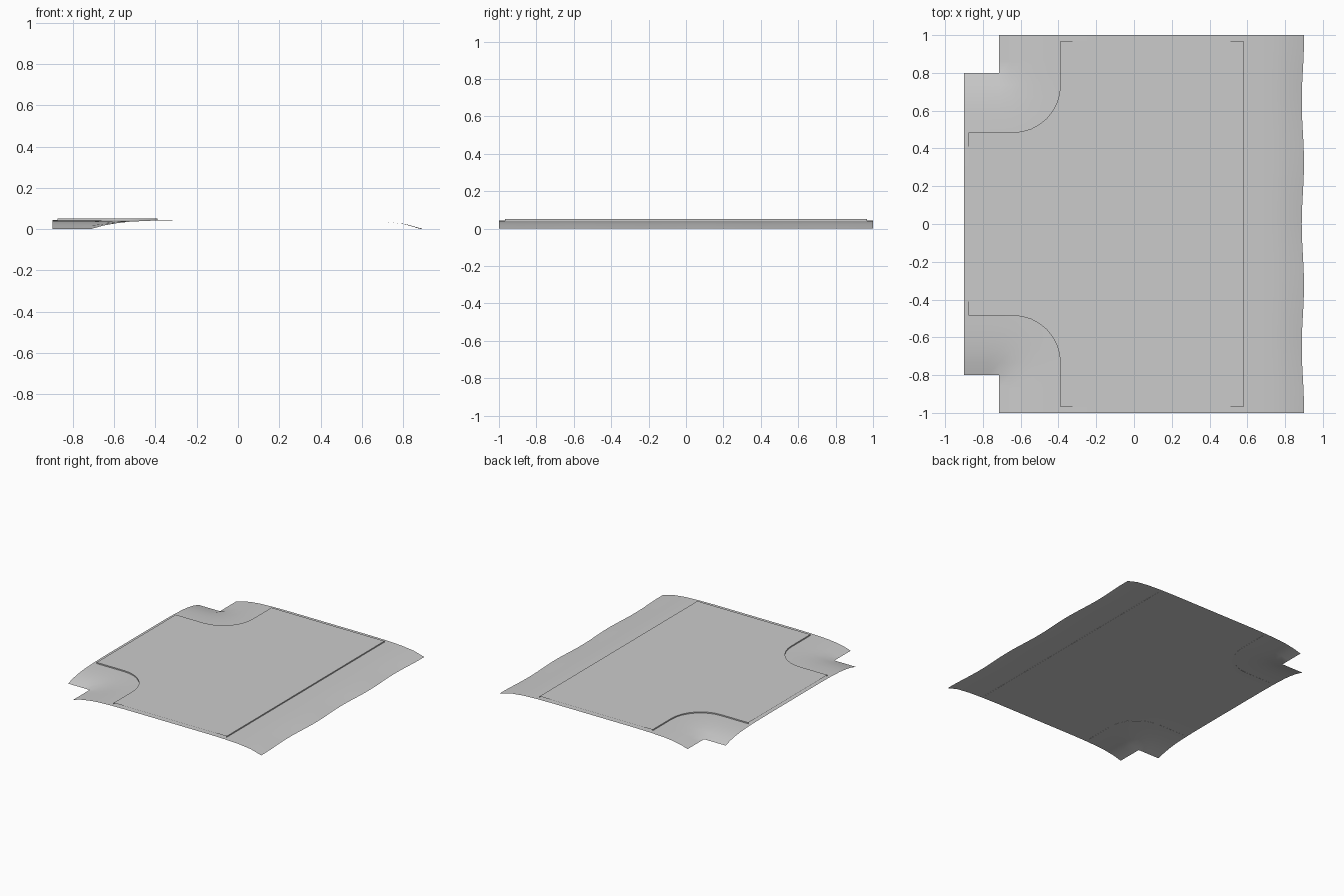
import bpy, bmesh, math

cube = bpy.data.objects.get("Cube")
if cube:
    bpy.data.objects.remove(cube, do_unlink=True)

EDGE_X, HALF_Y = 0.9, 1.0           # outer limits of the ground
NOTCH_X, NOTCH_Y = -0.715, 0.8      # cut-out corners
ROAD_Z, CURB_FOOT = 0.051, 0.041

grey = bpy.data.materials.new("plain grey")
grey.use_nodes = True
grey.diffuse_color = (0.6, 0.6, 0.6, 1)
grey.node_tree.nodes["Principled BSDF"].inputs["Base Color"].default_value = (0.6, 0.6, 0.6, 1)


def finish(bm, name, smooth):
    mesh = bpy.data.meshes.new(name)
    bm.to_mesh(mesh)
    bm.free()
    obj = bpy.data.objects.new(name, mesh)
    bpy.context.collection.objects.link(obj)
    mesh.materials.append(grey)
    if smooth:
        bpy.ops.object.select_all(action='DESELECT')
        obj.select_set(True)
        bpy.context.view_layer.objects.active = obj
        bpy.ops.object.shade_smooth_by_angle(angle=math.radians(40))
    return obj


def bank(d):
    """Height of the embankment at distance d from its foot."""
    profile = [(0, 0), (0.09, 0.025), (0.2, 0.037), (0.32, 0.042), (0.45, 0.044)]
    for (d0, z0), (d1, z1) in zip(profile, profile[1:]):
        if d <= d1:
            return z0 + (z1 - z0) * (d - d0) / (d1 - d0)
    return profile[-1][1]


def steps(stops, size):
    """Evenly divide each interval between the given stops."""
    values = [stops[0]]
    for a, b in zip(stops, stops[1:]):
        n = max(1, round((b - a) / size))
        values += [a + (b - a) * i / n for i in range(1, n + 1)]
    return values


# Ground: one sheet falling away along +x and at the two notched corners
xs = steps([-EDGE_X, NOTCH_X, -0.39, 0.45, 0.58, 0.7, 0.81, EDGE_X], 0.06)
ys = steps([-HALF_Y, -NOTCH_Y, -0.48, 0.48, NOTCH_Y, HALF_Y], 0.06)
bm = bmesh.new()
grid = {}
for i, x in enumerate(xs):
    for j, y in enumerate(ys):
        corner = math.hypot(max(0, x - NOTCH_X), max(0, NOTCH_Y - abs(y)))
        z = bank(min(corner, EDGE_X - x))
        # gently wavy outer edge
        wave = 0.006 * (1 + math.cos(math.tau * y / 0.65))
        grid[i, j] = bm.verts.new((x - wave * max(0, (x - 0.7) / 0.2), y, z))
for i in range(len(xs) - 1):
    for j in range(len(ys) - 1):
        cx, cy = (xs[i] + xs[i + 1]) / 2, (ys[j] + ys[j + 1]) / 2
        if cx < NOTCH_X and abs(cy) > NOTCH_Y:
            continue
        bm.faces.new([grid[i, j], grid[i + 1, j], grid[i + 1, j + 1], grid[i, j + 1]])
bmesh.ops.delete(bm, geom=[v for v in bm.verts if not v.link_faces], context='VERTS')
finish(bm, "ground", True)

# Road: raised T-shaped surface with curb walls along its sides, open at its ends
END_X, END_Y, SIDE_X, RADIUS = -0.875, 0.968, 0.58, 0.25
ARC_X, ARC_Y = -0.64, 0.735
arc = [(ARC_X + RADIUS * math.sin(a), ARC_Y - RADIUS * math.cos(a))
       for a in (math.pi / 2 * k / 8 for k in range(9))]
back_curb = [(-0.39, END_Y)] + arc[::-1] + [(END_X, ARC_Y - RADIUS)]
front_curb = [(x, -y) for x, y in reversed(back_curb)]
side_curb = [(SIDE_X, -END_Y), (SIDE_X, END_Y)]

bm = bmesh.new()
curbs = [[bm.verts.new((x, y, ROAD_Z)) for x, y in c]
         for c in (back_curb, front_curb, side_curb)]
bm.faces.new([v for c in curbs for v in c])
for curb in curbs:
    foot = [bm.verts.new((v.co.x, v.co.y, CURB_FOOT)) for v in curb]
    for k in range(len(curb) - 1):
        bm.faces.new([curb[k + 1], curb[k], foot[k], foot[k + 1]])
bmesh.ops.triangulate(bm, faces=[f for f in bm.faces if len(f.verts) > 4])
finish(bm, "road_surface", True)
